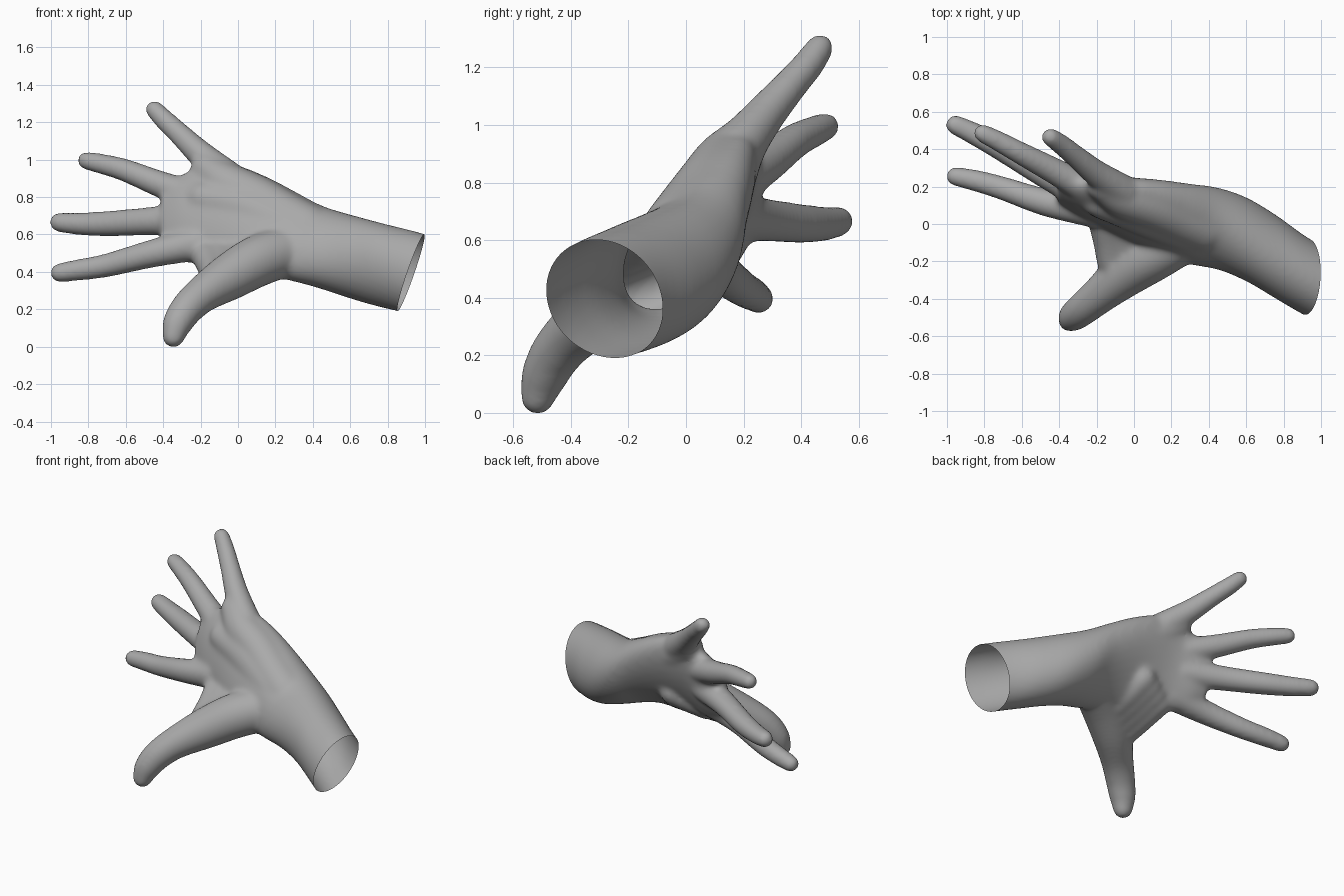
import bpy, bmesh
from math import sin, cos, pi, radians
from mathutils import Vector

if "Cube" in bpy.data.objects:
    bpy.data.objects.remove(bpy.data.objects["Cube"])

SEG = 28
bm = bmesh.new()


def spline(keys, steps):
    """Catmull-Rom interpolation of tuples of any length."""
    k = [Vector(p) for p in keys]
    k = [k[0] * 2 - k[1]] + k + [k[-1] * 2 - k[-2]]
    out = []
    for i in range(1, len(k) - 2):
        a, b, c, d = k[i - 1:i + 3]
        for s in range(steps):
            t = s / steps
            out.append((b * 2 + (c - a) * t + (a * 2 - b * 5 + c * 4 - d) * t * t
                        + (b * 3 - a - c * 3 + d) * t ** 3) * 0.5)
    out.append(k[-2])
    return out


def loft(rings):
    """Closed skin through a list of point rings."""
    vs = [[bm.verts.new(p) for p in r] for r in rings]
    for a, b in zip(vs, vs[1:]):
        for i in range(SEG):
            j = (i + 1) % SEG
            bm.faces.new((a[i], a[j], b[j], b[i]))
    bm.faces.new(vs[0][::-1])
    bm.faces.new(vs[-1])


def digit(keys):
    """Round tube along (x, y, z, radius) keys, domed at both ends."""
    pts = spline(keys, 6)
    pos = [Vector(p[:3]) for p in pts]
    rad = [p[3] for p in pts]
    tan = [(pos[min(i + 1, len(pos) - 1)] - pos[max(i - 1, 0)]).normalized()
           for i in range(len(pos))]
    dome = [radians(a) for a in (85, 65, 45, 25)]
    r0, r1 = rad[0], rad[-1]
    stations = [(pos[0] - tan[0] * r0 * sin(a), tan[0], r0 * cos(a)) for a in dome]
    stations += list(zip(pos, tan, rad))
    stations += [(pos[-1] + tan[-1] * r1 * sin(a), tan[-1], r1 * cos(a)) for a in dome[::-1]]
    rings = []
    for p, t, r in stations:
        u = t.cross(Vector((0.3, -0.8, 0.5))).normalized()
        v = t.cross(u)
        rings.append([p + (u * cos(2 * pi * i / SEG) + v * sin(2 * pi * i / SEG)) * r
                      for i in range(SEG)])
    loft(rings)


# Palm, wrist and forearm: x, centre y, centre z, half width, half thickness, tilt
body = [(-.41, .19, .68, .17, .06, 75), (-.30, .155, .69, .24, .09, 74),
        (-.15, .11, .70, .29, .105, 70), (0, .07, .68, .315, .125, 64),
        (.15, .035, .645, .30, .145, 58), (.3, 0, .59, .28, .165, 52),
        (.45, -.025, .53, .25, .19, 47), (.6, -.082, .482, .235, .215, 45),
        (.75, -.17, .44, .23, .222, 50),
        (.92, -.28, .398, .23, .21, 65), (1.12, -.39, .345, .225, .205, 65)]
rings = []
for x, cy, cz, a, b, ang in spline(body, 5):
    c, s = cos(radians(ang)), sin(radians(ang))
    ring = []
    for i in range(SEG):
        t = 2 * pi * i / SEG
        u, v = a * cos(t), b * sin(t)
        ring.append((x, cy + u * c - v * s, cz + u * s + v * c))
    rings.append(ring)
loft(rings)

# Little, ring, middle and index fingers
digit([(-.447, .465, 1.268, .050), (-.39, .425, 1.21, .056), (-.31, .36, 1.135, .061),
       (-.20, .27, 1.03, .073), (-.06, .175, .91, .09)])
digit([(-.81, .485, .995, .050), (-.72, .44, .975, .056), (-.60, .375, .942, .062),
       (-.42, .28, .87, .072), (-.22, .17, .80, .085)])
digit([(-.955, .53, .665, .054), (-.85, .48, .657, .061), (-.70, .40, .657, .069),
       (-.48, .27, .67, .076), (-.25, .15, .68, .09)])
digit([(-.955, .255, .395, .052), (-.84, .23, .412, .059), (-.70, .19, .435, .064),
       (-.47, .115, .495, .075), (-.22, .07, .55, .09)])
# Thumb and its fleshy base
digit([(-.345, -.515, .055, .062), (-.325, -.495, .12, .080), (-.275, -.455, .20, .090),
       (-.19, -.385, .28, .100), (-.05, -.27, .37, .125), (.11, -.165, .46, .138),
       (.27, -.075, .51, .132), (.42, -.03, .52, .10)])
# Web between thumb and index finger
for shift, r in ((0, .085), (.06, .09), (.12, .095), (.18, .1)):
    digit([(-.115 + shift, -.20 + shift * .55, .385 + shift * .4, r),
           (-.135 + shift, -.09 + shift * .45, .43 + shift * .4, r),
           (-.165 + shift, .03 + shift * .3, .49 + shift * .4, r)])
# Fleshy outer edge and middle of the palm
digit([(.38, -.02, .62, .14), (.24, .035, .70, .135), (.10, .095, .785, .13),
       (-.06, .145, .87, .115), (-.17, .205, .95, .085)])
digit([(.36, -.03, .58, .15), (.2, .02, .665, .14), (.02, .075, .745, .125),
       (-.18, .13, .79, .10)])

# Fuse the parts into one smooth skin
bmesh.ops.recalc_face_normals(bm, faces=bm.faces)
raw = bpy.data.meshes.new("hand_parts")
bm.to_mesh(raw)
bm.free()
hand = bpy.data.objects.new("hand", raw)
bpy.context.collection.objects.link(hand)
remesh = hand.modifiers.new("fuse", 'REMESH')
remesh.mode = 'VOXEL'
remesh.voxel_size = 0.012
smooth = hand.modifiers.new("soften", 'SMOOTH')
smooth.factor = 0.5
smooth.iterations = 26
dg = bpy.context.evaluated_depsgraph_get()
skin = bpy.data.meshes.new_from_object(hand.evaluated_get(dg))
hand.modifiers.clear()
hand.data = skin

# Cut the forearm open on a slanted plane, leaving a hollow shell
bm = bmesh.new()
bm.from_mesh(skin)
bmesh.ops.bisect_plane(bm, geom=bm.verts[:] + bm.edges[:] + bm.faces[:],
                       plane_co=(.922, -.285, .39), plane_no=(1, -.1, -.36),
                       clear_outer=True)
low = min(v.co.z for v in bm.verts)
for v in bm.verts:
    v.co.z -= low
for f in bm.faces:
    f.smooth = True
bm.to_mesh(skin)
bm.free()

# Mid grey surface
grey = bpy.data.materials.new("grey")
grey.diffuse_color = (.40, .40, .40, 1)
grey.use_nodes = True
grey.node_tree.nodes["Principled BSDF"].inputs["Base Color"].default_value = grey.diffuse_color
skin.materials.clear()
skin.materials.append(grey)
